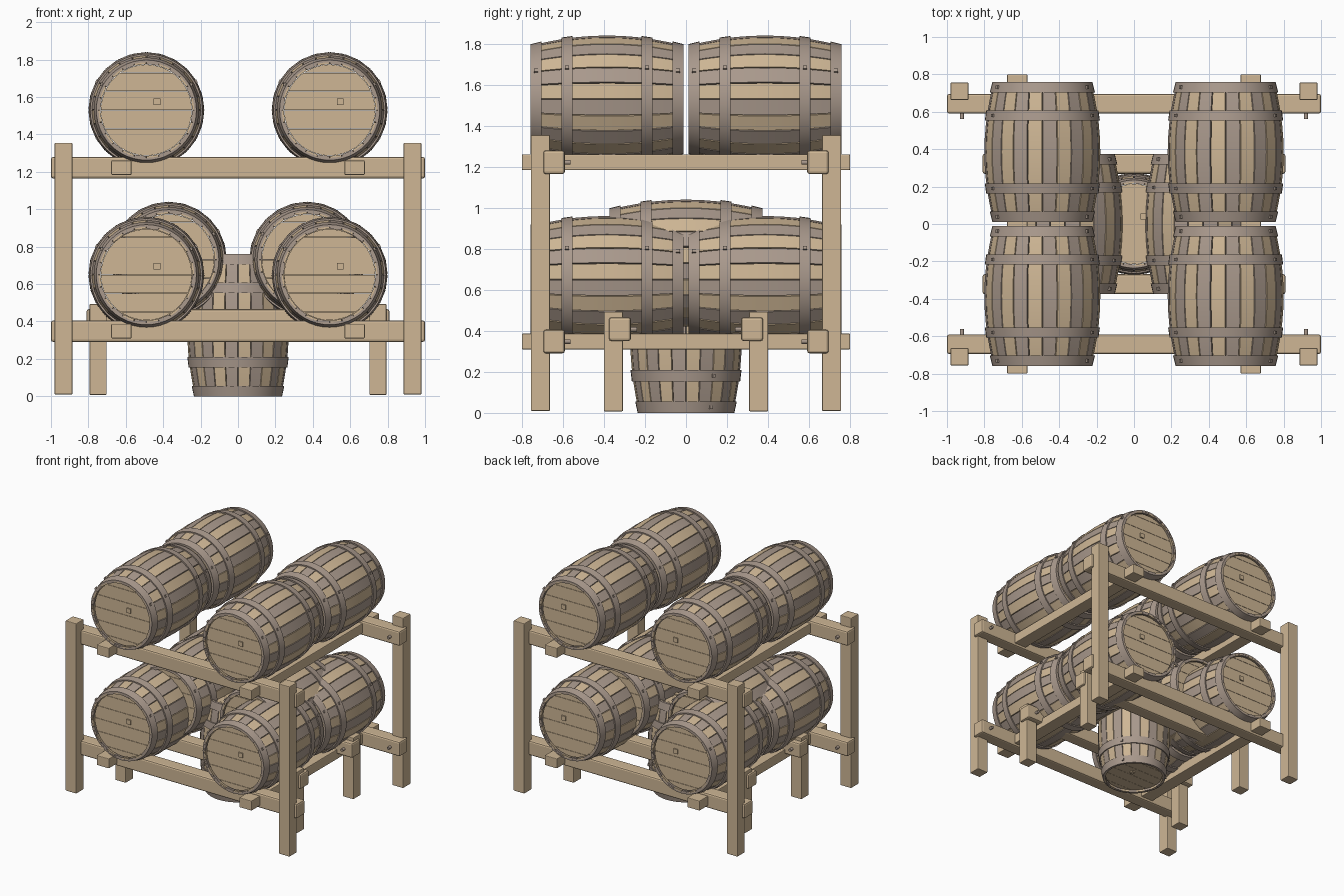
import bpy, bmesh, math
from mathutils import Vector, Matrix

cube = bpy.data.objects.get("Cube")
if cube:
    bpy.data.objects.remove(cube, do_unlink=True)


def material(name, rgb):
    m = bpy.data.materials.new(name)
    m.use_nodes = True
    m.diffuse_color = (*rgb, 1)
    bsdf = next(n for n in m.node_tree.nodes if n.type == 'BSDF_PRINCIPLED')
    bsdf.inputs["Base Color"].default_value = (*rgb, 1)
    bsdf.inputs["Roughness"].default_value = 0.8
    return m


TAN = material("tan_wood", (0.62, 0.47, 0.30))
TAUPE = material("taupe_wood", (0.40, 0.32, 0.265))

HALF, BELLY, END = 0.372, 0.31, 0.26
STAVES = 24


def radius(z):
    return BELLY - (BELLY - END) * (z / HALF) ** 2


def polar(r, a, z):
    return Vector((r * math.sin(a), r * math.cos(a), z))


def loft(bm, rings, mat, closed=False, smooth=False):
    """Skin a list of equal cross-sections, capping the ends unless closed."""
    vs = [[bm.verts.new(p) for p in ring] for ring in rings]
    n = len(vs[0])
    pairs = list(zip(vs, vs[1:])) + ([(vs[-1], vs[0])] if closed else [])
    for a, b in pairs:
        for k in range(n):
            f = bm.faces.new((a[k], a[(k + 1) % n], b[(k + 1) % n], b[k]))
            f.material_index, f.smooth = mat, smooth
    if not closed:
        for cap in (vs[0], vs[-1]):
            bm.faces.new(cap).material_index = mat


def box(bm, size, matrix, mat=0):
    made = bmesh.ops.create_cube(bm, size=1, matrix=matrix @ Matrix.Diagonal((*size, 1)))
    for f in {f for v in made["verts"] for f in v.link_faces}:
        f.material_index = mat


def head_plank(bm, z, y0, y1):
    """One board of the round barrel head, trimmed from a disc."""
    part = bmesh.new()
    bmesh.ops.create_cone(part, cap_ends=True, segments=64, radius1=0.243, radius2=0.243,
                          depth=0.02, matrix=Matrix.Translation((0, 0, z)))
    for y, side in ((y0, -1), (y1, 1)):
        cut = bmesh.ops.bisect_plane(part, geom=part.verts[:] + part.edges[:] + part.faces[:],
                                     plane_co=(0, y, 0), plane_no=(0, side, 0), clear_outer=True)
        edges = [e for e in cut["geom_cut"] if isinstance(e, bmesh.types.BMEdge)]
        if edges:
            bmesh.ops.holes_fill(part, edges=edges)
    mesh = bpy.data.meshes.new("plank_part")
    part.to_mesh(mesh)
    part.free()
    bm.from_mesh(mesh)
    bpy.data.meshes.remove(mesh)


def barrel_mesh():
    bm = bmesh.new()
    # bulging staves with narrow grooves between them
    step, gap = math.tau / STAVES, 0.009
    levels = [HALF * (k / 5 - 1) for k in range(11)]
    for i in range(STAVES):
        a, b = i * step, (i + 1) * step
        rings = [(polar(radius(z), a + gap, z), polar(radius(z), b - gap, z),
                  polar(radius(z) - 0.014, b, z), polar(radius(z) - 0.014, a, z)) for z in levels]
        loft(bm, rings, 1 if i % 2 == 0 else 0)
    # hoops with a rivet on either side
    for centre in (-0.346, -0.195, 0.195, 0.346):
        lo, hi = centre - 0.0275, centre + 0.0275
        section = ((radius(lo) - 0.004, lo), (radius(lo) + 0.008, lo),
                   (radius(hi) + 0.008, hi), (radius(hi) - 0.004, hi))
        rings = [[polar(r, k * math.tau / 48, z) for r, z in section] for k in range(48)]
        loft(bm, rings, 1, closed=True, smooth=True)
        for a in (math.radians(60), math.radians(-60)):
            spot = Matrix.Translation(polar(radius(centre) + 0.009, a, centre))
            box(bm, (0.018, 0.014, 0.018), spot @ Matrix.Rotation(-a, 4, 'Z'), 1)
    # boarded heads with a small square bung
    for side in (-1, 1):
        z = side * (HALF - 0.025)
        for k in range(-3, 3):
            head_plank(bm, z, k * 0.1 + 0.001, (k + 1) * 0.1 - 0.001)
        box(bm, (0.036, 0.036, 0.016), Matrix.Translation((0.057, 0.045, z + side * 0.012)))
    bmesh.ops.recalc_face_normals(bm, faces=bm.faces[:])
    mesh = bpy.data.meshes.new("barrel")
    bm.to_mesh(mesh)
    bm.free()
    for m in (TAN, TAUPE):
        mesh.materials.append(m)
    mesh.set_sharp_from_angle(angle=math.radians(30))
    return mesh


def place(name, mesh, loc, rot=(0, 0, 0), scale=(1, 1, 1)):
    ob = bpy.data.objects.new(name, mesh)
    ob.location, ob.rotation_euler, ob.scale = loc, rot, scale
    bpy.context.collection.objects.link(ob)
    return ob


def timber(name, size, loc, bevel=0.005):
    bm = bmesh.new()
    box(bm, size, Matrix.Identity(4))
    mesh = bpy.data.meshes.new(name)
    bm.to_mesh(mesh)
    bm.free()
    mesh.materials.append(TAN)
    mod = place(name, mesh, loc).modifiers.new("worn_edges", 'BEVEL')
    mod.width, mod.segments = bevel, 2


def bolt(loc):
    bm = bmesh.new()
    bmesh.ops.create_cone(bm, cap_ends=True, segments=12, radius1=0.011, radius2=0.011, depth=0.06)
    mesh = bpy.data.meshes.new("bolt")
    bm.to_mesh(mesh)
    bm.free()
    mesh.materials.append(TAUPE)
    place("bolt", mesh, loc, (math.pi / 2, 0, 0))


# barrels: two racked layers, an inner pair and one standing in the middle
barrel = barrel_mesh()
LYING = (math.pi / 2, 0, 0)
for x in (-1, 1):
    for y in (-1, 1):
        for layer, z in (("lower", 0.65), ("upper", 1.53)):
            place(layer + "_barrel", barrel, (x * 0.49, y * 0.385, z), LYING)
    place("inner_barrel", barrel, (x * 0.37, 0, 0.73), LYING)
place("standing_barrel", barrel, (0, 0, 0.38), (0, 0, 0), (0.88, 0.88, 1.02))

# rack: corner posts, cross beams and rails under each layer
for y in (-1, 1):
    for x in (-1, 1):
        timber("corner_post", (0.095, 0.093, 1.345), (x * 0.933, y * 0.71, 0.682))
        timber("inner_post", (0.092, 0.093, 0.485), (x * 0.748, y * 0.354, 0.25))
        bolt((x * 0.74, y * 0.27, 0.408))
    timber("inner_beam", (1.62, 0.107, 0.115), (0, y * 0.322, 0.408), 0.012)
    for z in (0.348, 1.222):
        timber("cross_beam", (2.0, 0.105, 0.115), (0, y * 0.643, z), 0.012)
        for x in (-1, 1):
            bolt((x * 0.92, y * 0.592, z))
for x in (-1, 1):
    for z in (0.348, 1.222):
        timber("side_rail", (0.108, 1.6, 0.077), (x * 0.624, 0, z))
